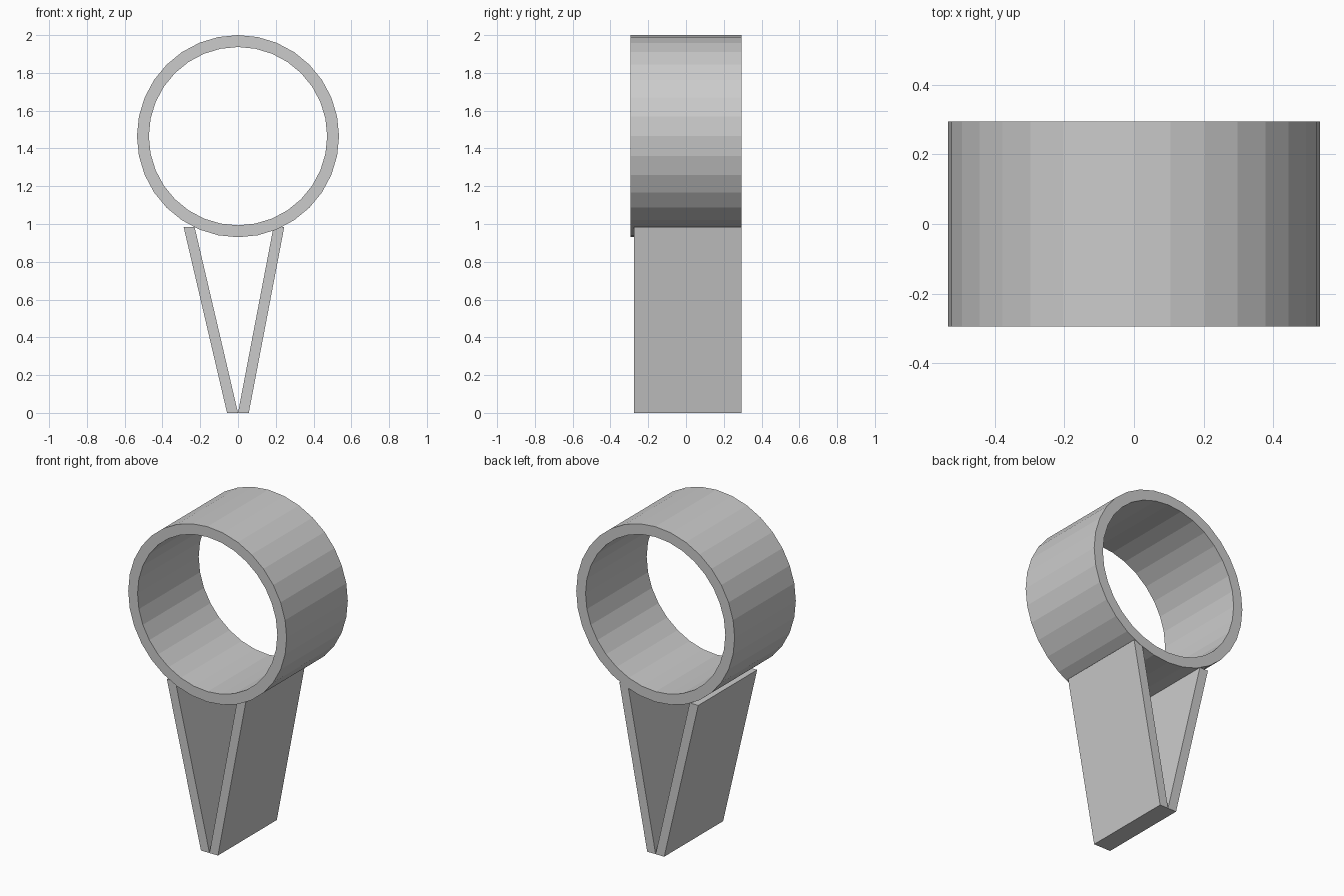
import bpy, bmesh
from math import sin, cos, tau

if "Cube" in bpy.data.objects:
    bpy.data.objects.remove(bpy.data.objects["Cube"])


def build(name, loops, y0, y1, hollow=False):
    """Extrude x/z outlines along y; two outlines make a hollow tube."""
    bm = bmesh.new()
    rings = [[bm.verts.new((x, y, z)) for x, z in loop]
             for loop in loops for y in (y0, y1)]
    n = len(loops[0])
    # side walls between front and back of each outline
    pairs = [(rings[k], rings[k + 1]) for k in range(0, len(rings), 2)]
    if hollow:
        pairs += [(rings[0], rings[2]), (rings[1], rings[3])]
    else:
        bm.faces.new(rings[0])
        bm.faces.new(rings[1])
    for a, b in pairs:
        for i in range(n):
            j = (i + 1) % n
            bm.faces.new((a[i], a[j], b[j], b[i]))
    bmesh.ops.recalc_face_normals(bm, faces=bm.faces)
    mesh = bpy.data.meshes.new(name)
    bm.to_mesh(mesh)
    bm.free()
    obj = bpy.data.objects.new(name, mesh)
    bpy.context.collection.objects.link(obj)
    return obj


def circle(radius, z, sides=32):
    return [(radius * cos(tau * i / sides), z + radius * sin(tau * i / sides))
            for i in range(sides)]


# Hollow ring on top
build("ring", [circle(0.535, 1.465), circle(0.472, 1.465)], -0.295, 0.295, hollow=True)

# Two slanted plates forming the V-shaped stand
TOP = 0.985
build("right_leg", [[(0, 0), (0.057, 0), (0.245, TOP), (0.188, TOP)]], -0.275, 0.293)
build("left_leg", [[(0, 0), (-0.058, 0), (-0.288, TOP), (-0.23, TOP)]], -0.275, 0.293)
